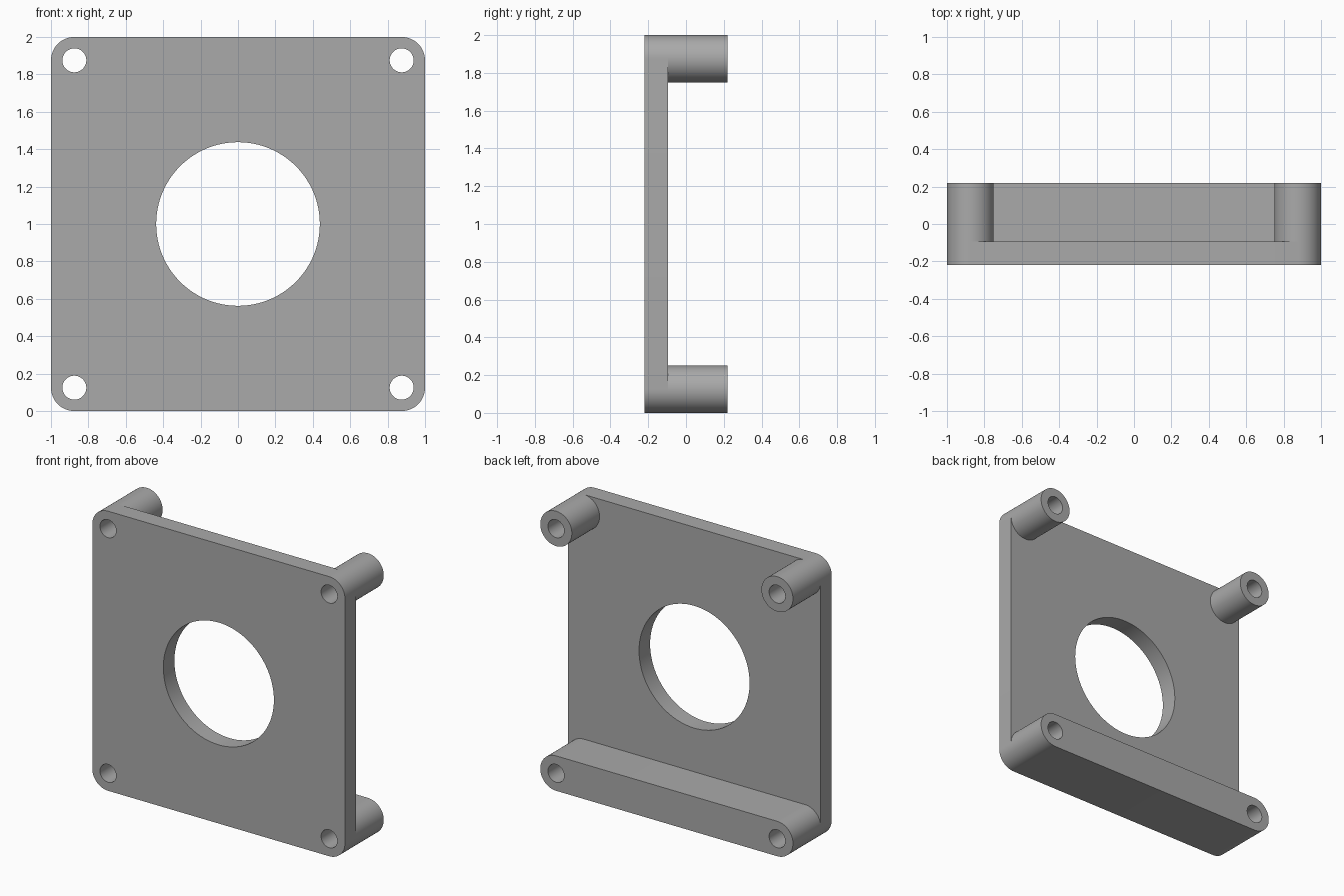
import bpy, bmesh
from math import sin, cos, pi, radians

if "Cube" in bpy.data.objects:
    bpy.data.objects.remove(bpy.data.objects["Cube"], do_unlink=True)

FRONT, SEAT, BACK = -0.219, -0.094, 0.219   # plate front, plate back, post ends
R, HOLE, BORE = 0.125, 0.064, 0.4375        # corner, screw hole, centre opening
LOW, HIGH, SIDE = 0.125, 1.875, 0.875       # screw hole positions

grey = bpy.data.materials.new("Grey plastic")
grey.use_nodes = True
colour = (0.4, 0.4, 0.4, 1)
grey.diffuse_color = colour
grey.node_tree.nodes["Principled BSDF"].inputs["Base Color"].default_value = colour


def circle(x, z, radius, n=64):
    return [(x + radius * cos(2 * pi * i / n), z + radius * sin(2 * pi * i / n))
            for i in range(n)]


def rounded(x0, x1, z0, z1, n=16):
    """Outline with corner arcs about the four given centres."""
    pts = []
    for k, (cx, cz) in enumerate([(x1, z1), (x0, z1), (x0, z0), (x1, z0)]):
        for i in range(n + 1):
            a = (k + i / n) * pi / 2
            p = (cx + R * cos(a), cz + R * sin(a))
            if not pts or abs(p[0] - pts[-1][0]) + abs(p[1] - pts[-1][1]) > 1e-5:
                pts.append(p)
    if abs(pts[0][0] - pts[-1][0]) + abs(pts[0][1] - pts[-1][1]) < 1e-5:
        pts.pop()
    return pts


def part(name, loops, y0, y1, front_cap=True):
    """Fill an outline with holes and extrude it along y."""
    bm = bmesh.new()
    for loop in loops:
        vs = [bm.verts.new((x, y0, z)) for x, z in loop]
        for a, b in zip(vs, vs[1:] + vs[:1]):
            bm.edges.new((a, b))
    bmesh.ops.triangle_fill(bm, use_beauty=True, edges=bm.edges[:], normal=(0, -1, 0))
    res = bmesh.ops.extrude_face_region(bm, geom=bm.faces[:], use_keep_orig=True)
    moved = [v for v in res["geom"] if isinstance(v, bmesh.types.BMVert)]
    bmesh.ops.translate(bm, verts=moved, vec=(0, y1 - y0, 0))
    if not front_cap:
        cap = [f for f in bm.faces if all(abs(v.co.y - y0) < 1e-5 for v in f.verts)]
        bmesh.ops.delete(bm, geom=cap, context='FACES')
    bmesh.ops.recalc_face_normals(bm, faces=bm.faces[:])
    mesh = bpy.data.meshes.new(name)
    bm.to_mesh(mesh)
    bm.free()
    mesh.materials.append(grey)
    obj = bpy.data.objects.new(name, mesh)
    bpy.context.collection.objects.link(obj)
    bpy.ops.object.select_all(action='DESELECT')
    obj.select_set(True)
    bpy.context.view_layer.objects.active = obj
    bpy.ops.object.shade_smooth_by_angle(angle=radians(30))


# Mounting plate with four screw holes and the centre opening
corner_holes = [circle(x, z, HOLE) for x in (-SIDE, SIDE) for z in (LOW, HIGH)]
part("mounting_plate",
     [rounded(-SIDE, SIDE, LOW, HIGH), circle(0, 1, BORE, 96)] + corner_holes,
     FRONT, SEAT)

# Tubular stand-offs at the top corners
for name, x in (("top_left_post", SIDE), ("top_right_post", -SIDE)):
    part(name, [circle(x, HIGH, R), circle(x, HIGH, HOLE)], SEAT, BACK, False)

# Round-ended bar along the bottom, drilled at both ends
part("bottom_bar",
     [rounded(-SIDE, SIDE, LOW, LOW)] + [circle(x, LOW, HOLE) for x in (-SIDE, SIDE)],
     SEAT, BACK, False)
